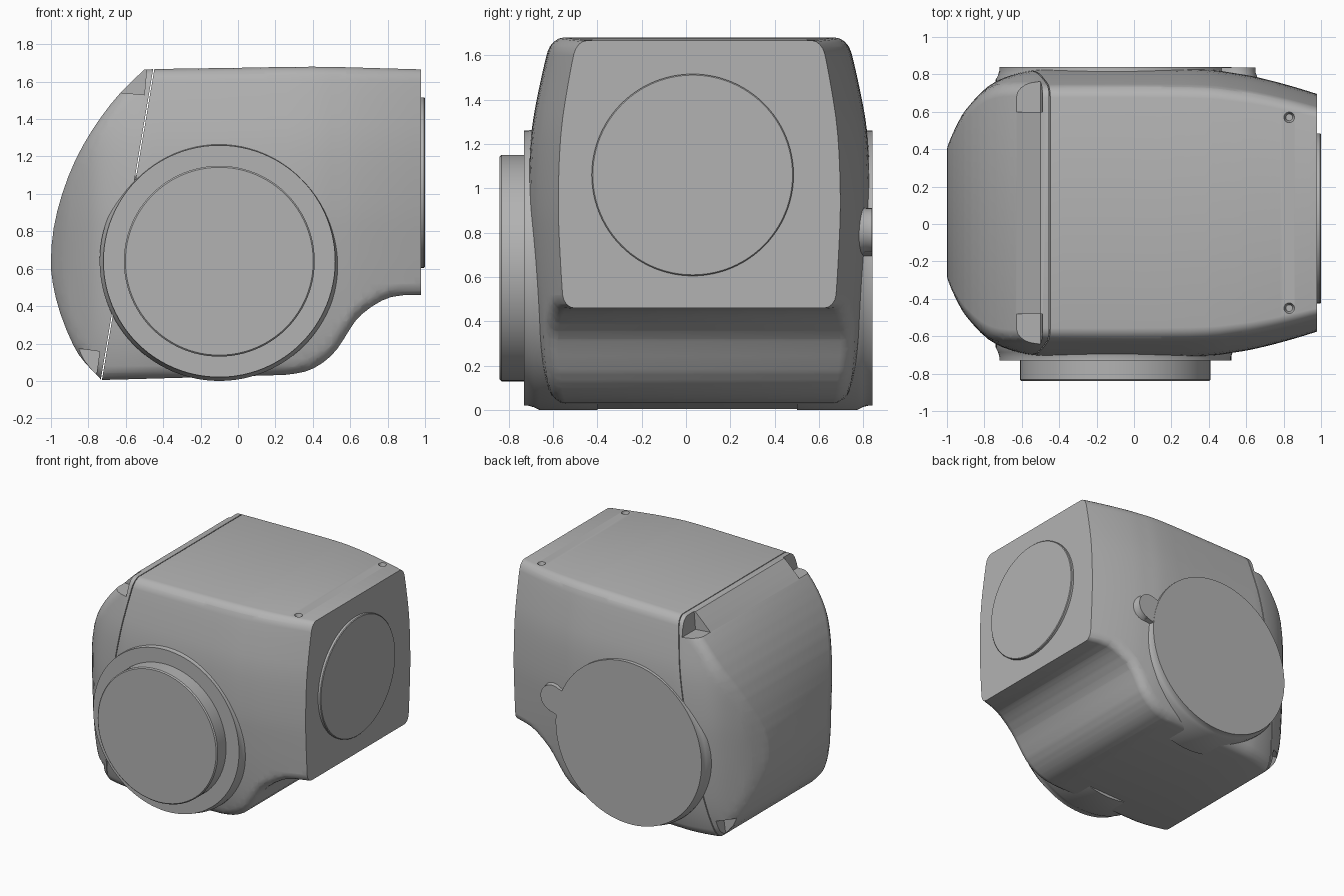
import bpy, bmesh, math
from mathutils import Vector, Matrix

cube = bpy.data.objects.get("Cube")
if cube:
    bpy.data.objects.remove(cube, do_unlink=True)

CY = 0.06        # centre plane of the body
HALF = 0.77      # greatest half width
AXLE = (-0.1, 0.64)

grey = bpy.data.materials.new("plain_grey")
grey.use_nodes = True
grey.diffuse_color = (0.45, 0.45, 0.45, 1)
for node in grey.node_tree.nodes:
    if node.type == 'BSDF_PRINCIPLED':
        node.inputs["Base Color"].default_value = grey.diffuse_color
        node.inputs["Roughness"].default_value = 0.6


def make_object(name, bm):
    bmesh.ops.recalc_face_normals(bm, faces=bm.faces)
    mesh = bpy.data.meshes.new(name)
    bm.to_mesh(mesh)
    bm.free()
    mesh.materials.append(grey)
    obj = bpy.data.objects.new(name, mesh)
    bpy.context.collection.objects.link(obj)
    return obj


def activate(obj):
    bpy.ops.object.select_all(action='DESELECT')
    obj.select_set(True)
    bpy.context.view_layer.objects.active = obj


def smooth(obj):
    activate(obj)
    bpy.ops.object.shade_smooth_by_angle(angle=math.radians(30))


def spline(pts, steps):
    """Smooth open curve through the points."""
    p = [Vector(q) for q in pts]
    p = [2 * p[0] - p[1]] + p + [2 * p[-1] - p[-2]]
    out = []
    for a, b, c, d in zip(p, p[1:], p[2:], p[3:]):
        for i in range(steps):
            t = i / steps
            out.append(0.5 * (2 * b + (c - a) * t + (2 * a - 5 * b + 4 * c - d) * t * t
                              + (3 * b - a - 3 * c + d) * t ** 3))
    return out + [p[-2]]


def lookup(curve, v):
    for a, b in zip(curve, curve[1:]):
        if v <= b.x:
            return a.y + (b.y - a.y) * (v - a.x) / (b.x - a.x)
    return curve[-1].y


# Half width along x, and along z
plan = spline([(-1.02, .34), (-1, .375), (-.95, .47), (-.9, .55), (-.8, .66), (-.7, .72),
               (-.55, .762), (-.4, .77), (.3, .77), (.55, .745), (.7, .715), (.85, .675),
               (.98, .635), (1.12, .59)], 4)
height = spline([(-.05, .62), (0, .64), (.1, .68), (.25, .715), (.45, .74), (.7, .76),
                 (.95, .77), (1.25, .755), (1.5, .71), (1.68, .665), (1.8, .63)], 4)

# Side outline
back_curve = spline([(-.73, .005), (-.82, .1), (-.88, .19), (-.95, .36), (-.99, .52), (-1, .65),
                     (-.985, .82), (-.94, 1), (-.87, 1.18), (-.78, 1.34), (-.68, 1.48),
                     (-.59, 1.58), (-.5, 1.665)], 2)
top_curve = spline([(-.42, 1.668), (0, 1.674), (.4, 1.68), (.75, 1.672), (1.1, 1.662)], 2)
scoop = spline([(1.1, .46), (.88, .458), (.77, .43), (.66, .355), (.6, .28), (.53, .17),
                (.45, .095), (.36, .05), (.25, .032)], 2)
outline = back_curve + top_curve + scoop


def cut(bm, co, no, clear=False):
    bmesh.ops.bisect_plane(bm, geom=bm.verts[:] + bm.edges[:] + bm.faces[:], dist=1e-4,
                           plane_co=co, plane_no=no, clear_outer=clear)
    if clear:
        bmesh.ops.holes_fill(bm, edges=[e for e in bm.edges if e.is_boundary], sides=0)


def body_mesh():
    """Rounded slab with the side outline, gridded and then bulged in y."""
    bm = bmesh.new()
    face = bm.faces.new([bm.verts.new((p.x, -HALF, p.y)) for p in outline])
    ext = bmesh.ops.extrude_face_region(bm, geom=[face], use_keep_orig=True)
    bmesh.ops.translate(bm, vec=(0, 2 * HALF, 0),
                        verts=[g for g in ext["geom"] if isinstance(g, bmesh.types.BMVert)])
    bmesh.ops.recalc_face_normals(bm, faces=bm.faces)
    rims = [e for e in bm.edges if abs(e.verts[0].co.y - e.verts[1].co.y) < 0.01]
    bmesh.ops.bevel(bm, geom=rims, offset=0.06, segments=4, profile=0.5,
                    affect='EDGES', clamp_overlap=False)
    for i in range(53):
        cut(bm, (-0.98 + 0.04 * i, 0, 0), (1, 0, 0))
    for i in range(41):
        cut(bm, (0, 0, 0.04 + 0.04 * i), (0, 0, 1))
    for v in bm.verts:
        k = lookup(plan, v.co.x) * lookup(height, v.co.z) / HALF ** 2
        v.co.y = CY + v.co.y * k
    cut(bm, (0.978, 0, 0), (1, 0, 0), True)
    return bm


def subtract(obj, cutter):
    cutter.hide_render = True
    mod = obj.modifiers.new("cut", 'BOOLEAN')
    mod.operation = 'DIFFERENCE'
    mod.solver = 'EXACT'
    mod.object = cutter
    activate(obj)
    bpy.ops.object.modifier_apply(modifier=mod.name)
    bpy.data.objects.remove(cutter, do_unlink=True)


# Main housing and rear cover, parted by a thin slanted seam
seam_co = Vector((-.45, 0, 1.67))
seam_no = Vector((1.66, 0, -.28)).normalized()
bm = body_mesh()
cut(bm, seam_co + seam_no * 0.003, -seam_no, True)
housing = make_object("main_housing", bm)
bm = body_mesh()
cut(bm, seam_co - seam_no * 0.003, seam_no, True)
cover = make_object("rear_cover", bm)

# Screw recesses on top of the housing
bm = bmesh.new()
for side in (-1, 1):
    bmesh.ops.create_cone(bm, cap_ends=True, segments=24, radius1=0.018, radius2=0.036,
                          depth=0.06, matrix=Matrix.Translation((.83, CY + .51 * side, 1.665)))
subtract(housing, make_object("screw_cutter", bm))

# Corner notches of the rear cover
bm = bmesh.new()
for side in (-1, 1):
    for x, z, tilt in ((-.61, 1.66, 5), (-.875, .055, 8)):
        m = (Matrix.Translation((x, CY + side * .74, z))
             @ Matrix.Rotation(math.radians(tilt), 4, 'Y')
             @ Matrix.Diagonal((.24, .4, .24, 1)))
        bmesh.ops.create_cube(bm, size=1, matrix=m)
subtract(cover, make_object("notch_cutter", bm))
smooth(housing)
smooth(cover)


def lathe(name, profile, matrix, segments=96):
    """Closed disc from (radius, height) points, turned about local z."""
    bm = bmesh.new()
    rings = []
    for r, h in profile:
        angles = [2 * math.pi * i / segments for i in range(segments)]
        rings.append([bm.verts.new(matrix @ Vector((r * math.cos(a), r * math.sin(a), h)))
                      for a in angles])
    for a, b in zip(rings, rings[1:]):
        for i in range(segments):
            j = (i + 1) % segments
            bm.faces.new((a[i], a[j], b[j], b[i]))
    bm.faces.new(rings[0])
    bm.faces.new(rings[-1])
    obj = make_object(name, bm)
    smooth(obj)
    return obj


def facing(x, z, sign):
    """Local z points along sign * y."""
    return Matrix.Translation((x, 0, z)) @ Matrix.Rotation(-sign * math.pi / 2, 4, 'X')


# Front pivot: flared collar and raised disc
front = facing(*AXLE, -1)
lathe("front_collar", [(.64, .4), (.64, .66), (.627, .685), (.62, .71), (.62, .73)], front)
lathe("front_disc", [(.51, .6), (.51, .832), (.502, .84)], front)

# Back pivot: wide disc with a rounded tab
lathe("back_disc", [(.64, .5), (.64, .77), (.627, .795), (.62, .82), (.62, .84)],
      facing(*AXLE, 1))
lathe("back_tab_end", [(.115, .6), (.115, .77), (.1, .81), (.1, .838)], facing(.55, .81, 1), 40)
bm = bmesh.new()
slope = math.atan2(.81 - AXLE[1], .55 - AXLE[0])
bmesh.ops.create_cube(bm, size=1, matrix=Matrix.Translation((.47, .719, .785))
                      @ Matrix.Rotation(-slope, 4, 'Y') @ Matrix.Diagonal((.17, .238, .2, 1)))
make_object("back_tab_bridge", bm)

# Round plate on the end face
lathe("end_plate", [(.455, 0), (.455, .017), (.45, .022)],
      Matrix.Translation((.978, .03, 1.06)) @ Matrix.Rotation(math.pi / 2, 4, 'Y'))
